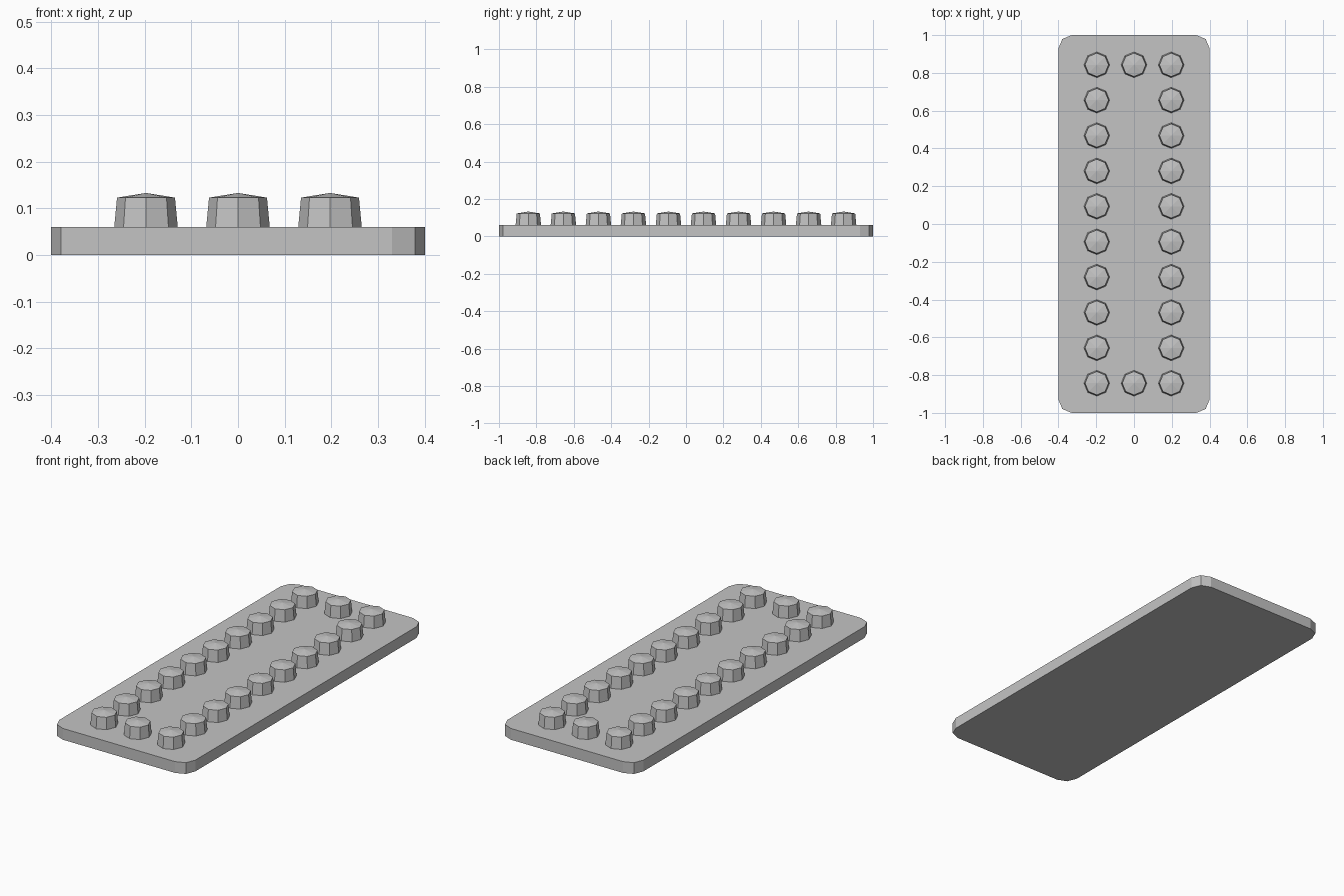
import bpy, bmesh, math

if "Cube" in bpy.data.objects:
    bpy.data.objects.remove(bpy.data.objects["Cube"])

grey = bpy.data.materials.new("plain grey")
grey.diffuse_color = (0.55, 0.55, 0.55, 1)
grey.use_nodes = True
grey.node_tree.nodes["Principled BSDF"].inputs["Base Color"].default_value = grey.diffuse_color


def finish(bm, name):
    bmesh.ops.recalc_face_normals(bm, faces=bm.faces)
    mesh = bpy.data.meshes.new(name)
    bm.to_mesh(mesh)
    bm.free()
    mesh.materials.append(grey)
    obj = bpy.data.objects.new(name, mesh)
    bpy.context.collection.objects.link(obj)
    return obj


# Base plate: slab with two-step rounded corners
W, L, T, R = 0.4, 1.0, 0.06, 0.07
outline = []
for sx, sy, start in ((1, 1, 0), (-1, 1, 90), (-1, -1, 180), (1, -1, 270)):
    for step in (0, 45, 90):
        a = math.radians(start + step)
        outline.append((sx * (W - R) + R * math.cos(a),
                        sy * (L - R) + R * math.sin(a)))
bm = bmesh.new()
face = bm.faces.new([bm.verts.new((x, y, 0)) for x, y in outline])
ext = bmesh.ops.extrude_face_region(bm, geom=[face])
top = [v for v in ext["geom"] if isinstance(v, bmesh.types.BMVert)]
bmesh.ops.translate(bm, verts=top, vec=(0, 0, T))
finish(bm, "base_plate")


# Stud: tapered octagon with a shallow pointed cap
def stud_mesh():
    bm = bmesh.new()
    rings = []
    for r, z in ((0.069, 0.05), (0.062, 0.123)):
        rings.append([bm.verts.new((r * math.cos(i * math.pi / 4),
                                    r * math.sin(i * math.pi / 4), z))
                      for i in range(8)])
    tip = bm.verts.new((0, 0, 0.133))
    low, high = rings
    bm.faces.new(low)
    for i in range(8):
        j = (i + 1) % 8
        bm.faces.new((low[i], low[j], high[j], high[i]))
        bm.faces.new((high[i], high[j], tip))
    return bm


# Two long rows of ten studs, closed by one stud at each end
first = finish(stud_mesh(), "stud")
ROW = [-0.843 + i * 0.1873 for i in range(10)]
spots = [(x, y) for x in (-0.197, 0.197) for y in ROW]
spots += [(0, ROW[0]), (0, ROW[-1])]
first.location = (*spots[0], 0)
for x, y in spots[1:]:
    copy = first.copy()
    copy.location = (x, y, 0)
    bpy.context.collection.objects.link(copy)
